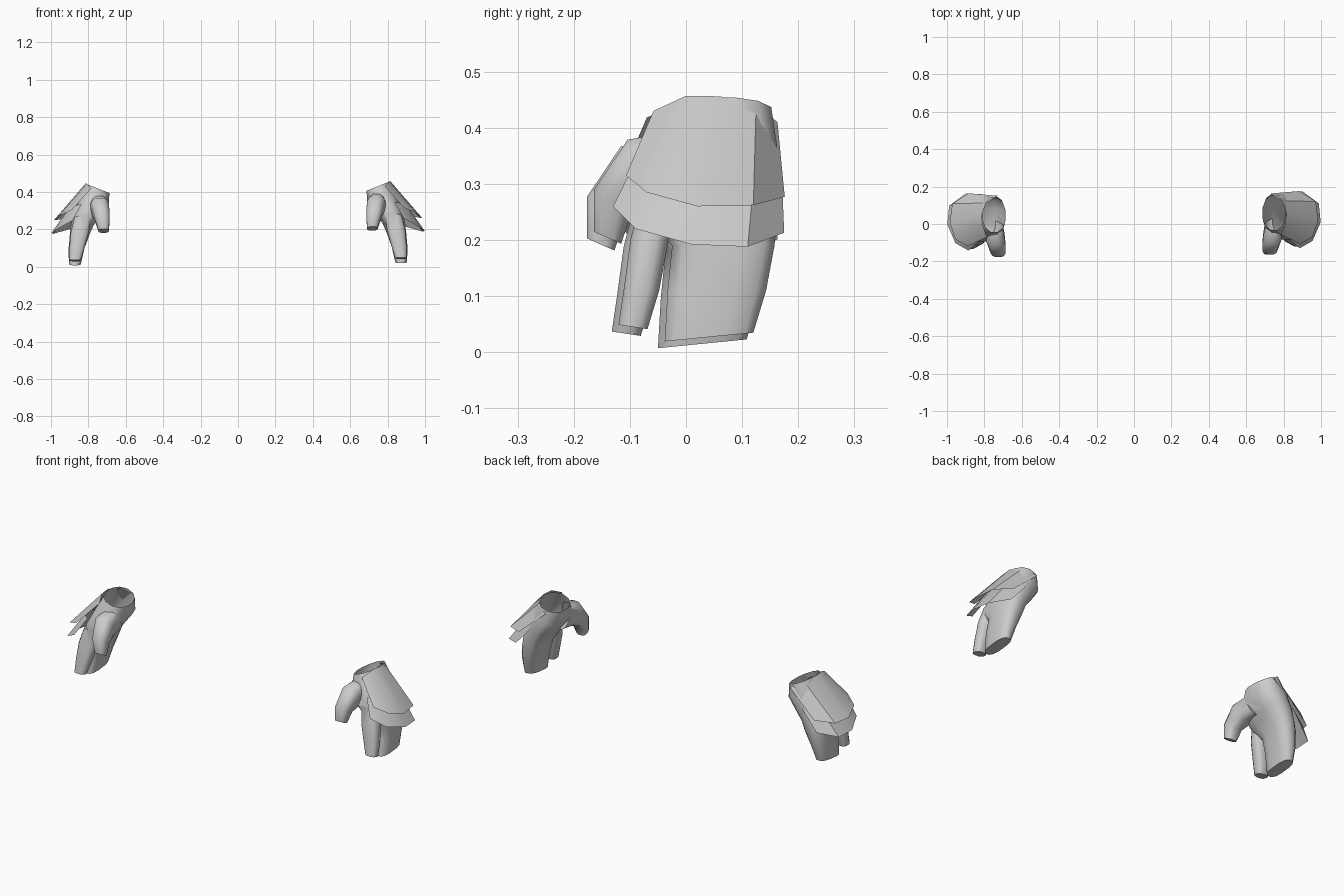
import bpy, bmesh, math
from mathutils import Vector

if "Cube" in bpy.data.objects:
    bpy.data.objects.remove(bpy.data.objects["Cube"])

N = 12


def section(x0, x1, y0, y1, z, tilt_x=0, tilt_y=0, power=0.72):
    """Rounded-box ring; the tilts raise its +x and +y sides."""
    pts = []
    for i in range(N):
        t = 2 * math.pi * (i + 0.5) / N
        c, s = math.cos(t), math.sin(t)
        u = math.copysign(abs(c) ** power, c)
        v = math.copysign(abs(s) ** power, s)
        pts.append(((x0 + x1) / 2 + u * (x1 - x0) / 2,
                    (y0 + y1) / 2 + v * (y1 - y0) / 2,
                    z + u * tilt_x + v * tilt_y))
    return pts


def finish(bm, name):
    me = bpy.data.meshes.new(name)
    bm.to_mesh(me)
    bm.free()
    ob = bpy.data.objects.new(name, me)
    bpy.context.collection.objects.link(ob)
    return ob


def loft(name, sections):
    bm = bmesh.new()
    rings = [[bm.verts.new(p) for p in section(*s)] for s in sections]
    for a, b in zip(rings, rings[1:]):
        for i in range(N):
            j = (i + 1) % N
            bm.faces.new((a[i], a[j], b[j], b[i]))
    bm.faces.new(rings[0])
    bm.faces.new(rings[-1])
    bmesh.ops.recalc_face_normals(bm, faces=bm.faces)
    return finish(bm, name)


def flap(name, top, bottom):
    bm = bmesh.new()
    a = [bm.verts.new(p) for p in top]
    b = [bm.verts.new(p) for p in bottom]
    for i in range(len(a) - 1):
        bm.faces.new((a[i], b[i], b[i + 1], a[i + 1]))
    return finish(bm, name)


def smooth(ob, angle):
    bpy.ops.object.select_all(action='DESELECT')
    ob.select_set(True)
    bpy.context.view_layer.objects.active = ob
    bpy.ops.object.shade_smooth_by_angle(angle=math.radians(angle))


# Palm running from the wrist into the joined fingers
glove = loft("glove_right", [
    (0.685, 0.81, -0.035, 0.155, 0.43, 0.025, 0, 0.95),
    (0.69, 0.845, -0.06, 0.165, 0.36, 0.02, 0),
    (0.735, 0.88, -0.085, 0.168, 0.29, 0.01, 0),
    (0.77, 0.895, -0.075, 0.165, 0.235),
    (0.79, 0.90, -0.027, 0.16, 0.19),
    (0.82, 0.907, -0.035, 0.145, 0.11),
    (0.84, 0.905, -0.04, 0.122, 0.027, 0, 0.008)])
# Separate first finger
finger = loft("first_finger", [
    (0.785, 0.875, -0.08, -0.01, 0.28),
    (0.795, 0.895, -0.1, -0.03, 0.2),
    (0.82, 0.903, -0.112, -0.047, 0.11),
    (0.84, 0.902, -0.121, -0.068, 0.045, 0, -0.004)])
# Thumb bending forward and down
thumb = loft("thumb", [
    (0.70, 0.785, -0.02, 0.03, 0.335, 0, -0.06),
    (0.688, 0.79, -0.105, -0.04, 0.325, 0, -0.055),
    (0.685, 0.768, -0.165, -0.095, 0.27, 0, -0.02),
    (0.69, 0.747, -0.165, -0.115, 0.204, 0, -0.011)])

# Fuse the digits to the palm
bpy.context.view_layer.objects.active = glove
for part in (finger, thumb):
    m = glove.modifiers.new("fuse", 'BOOLEAN')
    m.operation, m.solver, m.object = 'UNION', 'EXACT', part
    bpy.ops.object.modifier_apply(modifier=m.name)
    bpy.data.objects.remove(part)

# Open the wrist
bm = bmesh.new()
bm.from_mesh(glove.data)
bm.normal_update()
lid = [f for f in bm.faces if f.normal.z > 0.7 and f.calc_center_median().z > 0.42]
bmesh.ops.delete(bm, geom=lid, context='FACES')
bm.to_mesh(glove.data)
bm.free()
smooth(glove, 50)

# Two overlapping cuff flaps on the back of the hand
top = [(0.785, -0.058, 0.43), (0.808, 0, 0.457), (0.816, 0.06, 0.456),
       (0.79, 0.125, 0.442), (0.73, 0.163, 0.41)]
mid = [(0.89, -0.107, 0.315), (0.955, -0.07, 0.285), (0.985, 0.02, 0.26),
       (0.972, 0.12, 0.262), (0.885, 0.176, 0.277)]
low = [(0.885, -0.13, 0.26), (0.955, -0.09, 0.22), (0.998, 0.01, 0.192),
       (0.988, 0.11, 0.188), (0.90, 0.175, 0.213)]
under = [Vector(a).lerp(Vector(b), 0.6) + Vector((-0.012, 0, -0.015))
         for a, b in zip(top, mid)]
upper = flap("upper_flap_right", top, mid)
lower = flap("lower_flap_right", under, low)
for ob in (upper, lower):
    smooth(ob, 30)

# Mirrored left glove, sitting slightly lower and further forward
for ob in (glove, upper, lower):
    twin = ob.copy()
    twin.data = ob.data.copy()
    twin.name = ob.name.replace("right", "left")
    bpy.context.collection.objects.link(twin)
    for v in twin.data.vertices:
        v.co = Vector((-v.co.x, v.co.y - 0.012, v.co.z - 0.012))
    twin.data.flip_normals()
